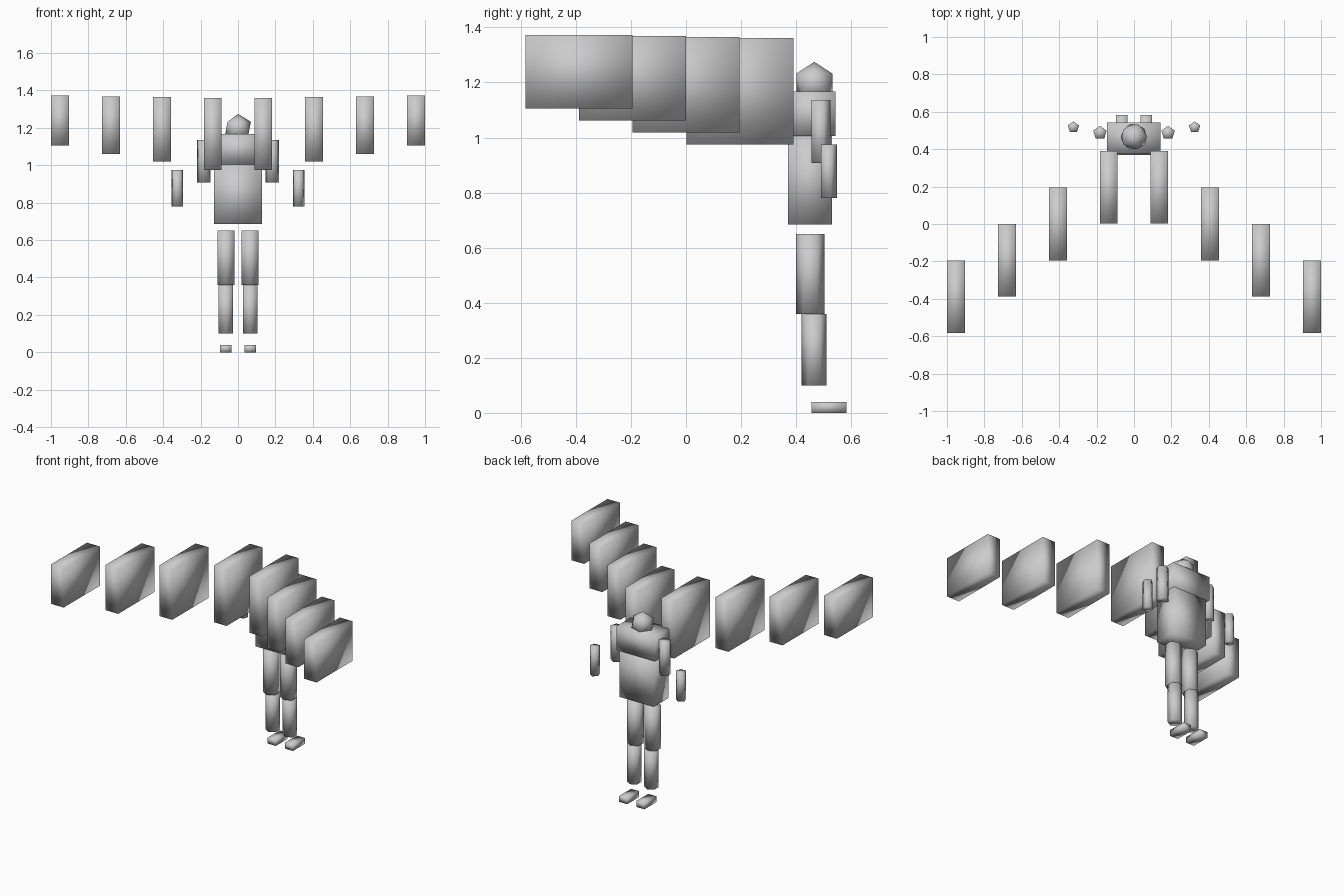
import bpy
from math import pi

if "Cube" in bpy.data.objects:
    bpy.data.objects.remove(bpy.data.objects["Cube"])

grey = bpy.data.materials.new("light_grey")
grey.diffuse_color = (0.6, 0.6, 0.6, 1)
grey.use_nodes = True
grey.node_tree.nodes["Principled BSDF"].inputs["Base Color"].default_value = grey.diffuse_color


def finish(name):
    ob = bpy.context.object
    ob.name = name
    ob.data.materials.append(grey)
    # the whole figure is softly shaded, edges included
    for p in ob.data.polygons:
        p.use_smooth = True
    return ob


def box(name, x, y, z):
    """Box from (min, max) ranges."""
    r = (x, y, z)
    bpy.ops.mesh.primitive_cube_add(size=1, location=[(a + b) / 2 for a, b in r])
    ob = bpy.context.object
    ob.scale = [b - a for a, b in r]
    bpy.ops.object.transform_apply(location=False, rotation=False, scale=True)
    return finish(name)


def limb(name, sides, radius, x, y, z0, z1):
    """Upright prism with one corner towards +y."""
    bpy.ops.mesh.primitive_cylinder_add(vertices=sides, radius=radius, depth=z1 - z0,
                                        location=(x, y, (z0 + z1) / 2))
    return finish(name)


# body
box("torso", (-0.128, 0.128), (0.37, 0.531), (0.685, 1.005))
box("chest", (-0.145, 0.143), (0.373, 0.543), (1.005, 1.167))

# head: twenty-sided ball
bpy.ops.mesh.primitive_ico_sphere_add(subdivisions=1, radius=0.077, location=(0, 0.466, 1.198))
finish("head")

# wing panels: (x centre, y front, z bottom, z top)
panels = [(0.135, 0.002, 0.975, 1.361), (0.407, -0.194, 1.019, 1.365),
          (0.678, -0.388, 1.061, 1.368), (0.952, -0.583, 1.105, 1.373)]

for side, s in (("left", 1), ("right", -1)):
    # arms
    limb(side + "_upper_arm", 5, 0.038, s * 0.182, 0.487, 0.907, 1.136)
    limb(side + "_forearm", 5, 0.032, s * 0.324, 0.517, 0.78, 0.975)
    # legs
    limb(side + "_thigh", 6, 0.052, s * 0.065, 0.451, 0.36, 0.65)
    limb(side + "_shin", 6, 0.045, s * 0.065, 0.465, 0.10, 0.36)
    box(side + "_foot", sorted((s * 0.034, s * 0.095)), (0.455, 0.583), (0, 0.04))
    # wings
    for i, (x, y, z0, z1) in enumerate(panels):
        box(f"{side}_wing_panel_{i + 1}", (s * x - 0.048, s * x + 0.048), (y, y + 0.388), (z0, z1))
